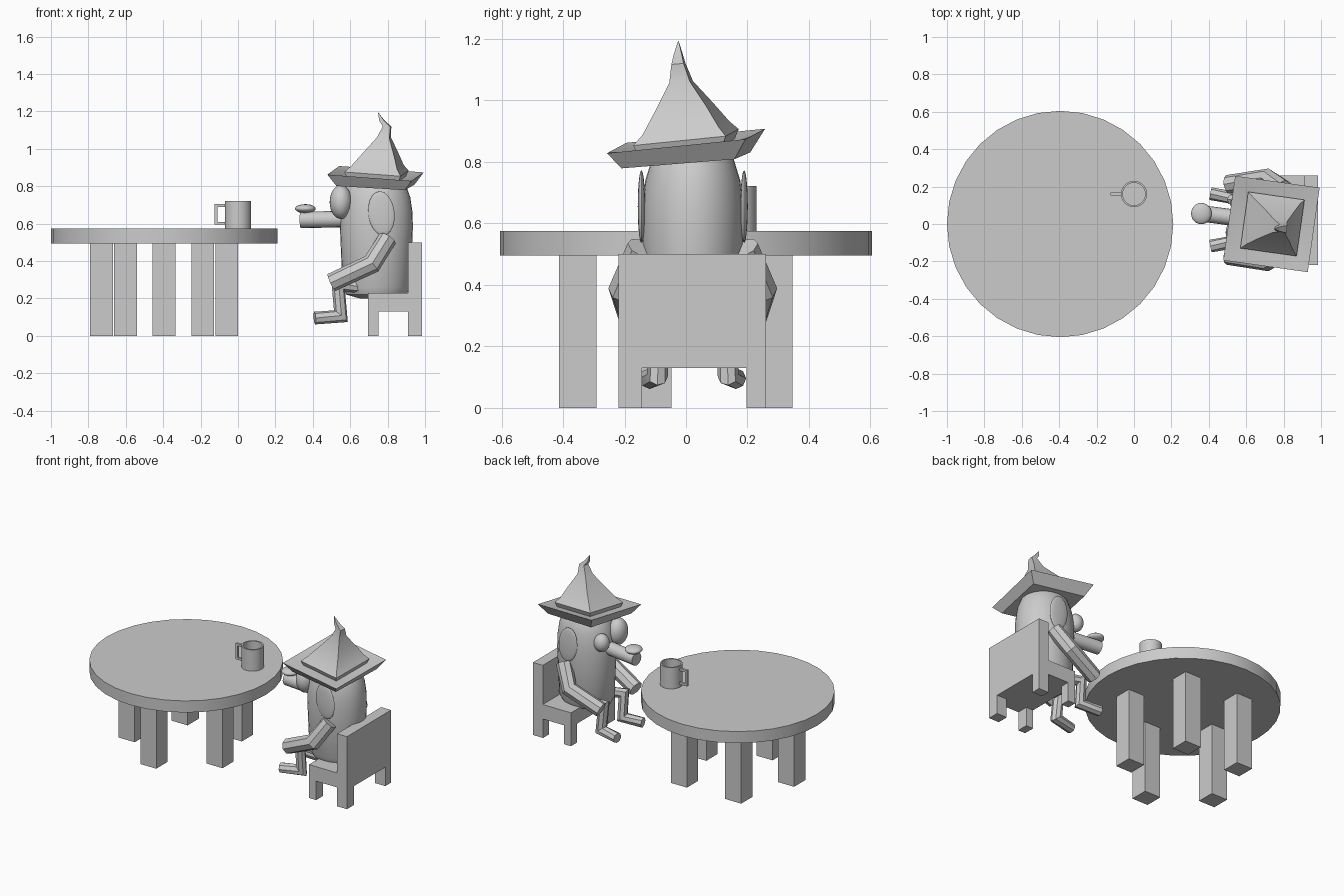
import bpy, bmesh, math
from mathutils import Vector, Matrix

if "Cube" in bpy.data.objects:
    bpy.data.objects.remove(bpy.data.objects["Cube"])


def finish(name, bm, smooth=True):
    bmesh.ops.recalc_face_normals(bm, faces=bm.faces)
    me = bpy.data.meshes.new(name)
    bm.to_mesh(me)
    bm.free()
    ob = bpy.data.objects.new(name, me)
    bpy.context.collection.objects.link(ob)
    if smooth:
        bpy.ops.object.select_all(action='DESELECT')
        bpy.context.view_layer.objects.active = ob
        ob.select_set(True)
        bpy.ops.object.shade_smooth_by_angle(angle=math.radians(35))
    return ob


def box(name, lo, hi):
    lo, hi = Vector(lo), Vector(hi)
    bm = bmesh.new()
    bmesh.ops.create_cube(bm, size=1, matrix=Matrix.Translation((lo + hi) / 2)
                          @ Matrix.Diagonal((*(hi - lo), 1)))
    return finish(name, bm, False)


def ball(name, loc, radii, tilt=0):
    bm = bmesh.new()
    bmesh.ops.create_uvsphere(bm, u_segments=24, v_segments=14, radius=1,
                              matrix=Matrix.Translation(loc) @ Matrix.Rotation(tilt, 4, 'Y')
                              @ Matrix.Diagonal((*radii, 1)))
    return finish(name, bm)


def loft(name, rings):
    # skin a list of point loops and cap both ends
    bm = bmesh.new()
    loops = [[bm.verts.new(p) for p in r] for r in rings]
    n = len(loops[0])
    for a, b in zip(loops, loops[1:]):
        for i in range(n):
            bm.faces.new((a[i], a[(i + 1) % n], b[(i + 1) % n], b[i]))
    bm.faces.new(loops[0])
    bm.faces.new(loops[-1])
    return finish(name, bm)


def lathe(name, centre, profile, n=32, rx=1, ry=1):
    return loft(name, [[(centre[0] + r * rx * math.cos(2 * math.pi * i / n),
                         centre[1] + r * ry * math.sin(2 * math.pi * i / n), z)
                        for i in range(n)] for r, z in profile])


def tube(name, path, radius, n=8):
    # limb with mitred bends
    pts = [Vector(p) for p in path]
    rings = []
    for i, p in enumerate(pts):
        d0 = (p - pts[i - 1]).normalized() if i else (pts[1] - p).normalized()
        d1 = (pts[i + 1] - p).normalized() if i < len(pts) - 1 else d0
        t = (d0 + d1).normalized()
        side = Vector((0, 1, 0))
        side = (side - t * side.dot(t)).normalized()
        up = t.cross(side) / max(0.6, t.dot(d0))
        rings.append([p + radius * (side * math.cos(2 * math.pi * k / n)
                                    + up * math.sin(2 * math.pi * k / n)) for k in range(n)])
    return loft(name, rings)


# round table on a ring of five legs
TX = -0.395
lathe("table_top", (TX, 0), [(0.605, 0.495), (0.605, 0.575)])
for k in range(5):
    a = math.radians(-90 + 72 * k)
    x, y = TX + 0.352 * math.cos(a), 0.352 * math.sin(a)
    box(f"table_leg_{k + 1}", (x - 0.061, y - 0.061, 0), (x + 0.061, y + 0.061, 0.495))

# hollow mug with a square handle
lathe("mug", (0, 0.16), [(0.07, 0.575), (0.07, 0.722), (0.06, 0.722), (0.06, 0.59)])
for n, lo, hi in (("grip", (-0.125, 0.595), (-0.11, 0.705)),
                  ("top", (-0.11, 0.69), (-0.065, 0.705)),
                  ("bottom", (-0.11, 0.595), (-0.065, 0.61))):
    box("mug_handle_" + n, (lo[0], 0.152, lo[1]), (hi[0], 0.168, hi[1]))

# chair
box("chair_seat", (0.695, -0.22, 0.13), (0.91, 0.26, 0.23))
box("chair_back", (0.91, -0.22, 0.13), (0.985, 0.26, 0.5))
for n, x0, x1 in (("front", 0.695, 0.75), ("back", 0.908, 0.985)):
    box(n + "_leg_near", (x0, -0.22, 0), (x1, -0.143, 0.13))
    box(n + "_leg_far", (x0, 0.197, 0), (x1, 0.26, 0.13))

# body and head in one rounded form
lathe("body", (0.74, 0.022), [(0.45, 0.2), (0.82, 0.22), (0.93, 0.26), (1, 0.58), (0.99, 0.66),
                              (0.93, 0.74), (0.8, 0.81), (0.58, 0.86), (0.3, 0.88)],
      rx=0.195, ry=0.166)

# face
tube("snout", [(0.6, 0.025, 0.625), (0.45, 0.045, 0.622), (0.335, 0.06, 0.62)], 0.044, 16)
ball("nose", (0.36, 0.056, 0.68), (0.055, 0.057, 0.024))
ball("big_eye", (0.55, -0.045, 0.715), (0.06, 0.072, 0.09))
ball("small_eye", (0.565, 0.11, 0.69), (0.05, 0.05, 0.06))

# paired ears, arms and legs
for s, n in ((-1, "near"), (1, "far")):
    c = 0.022
    ball("ear_" + n, (0.767, c + s * 0.167, 0.655), (0.07, 0.012, 0.118), 0.12 * -1)
    tube("arm_" + n, [(0.80, c + s * 0.165, 0.52), (0.715, c + s * 0.225, 0.385),
                      (0.5, c + s * 0.19, 0.285)], 0.05)
    tube("leg_" + n, [(0.68, c + s * 0.09, 0.26), (0.535, c + s * 0.11, 0.275),
                      (0.55, c + s * 0.115, 0.105), (0.41, c + s * 0.14, 0.095)], 0.034)

# square hat: (centre x, centre y, height, half width, tilt share)
rings = [(0.735, 0, 0.805, 0.185, 0.8), (0.735, 0, 0.868, 0.228, 1), (0.74, 0, 0.85, 0.14, 1),
         (0.74, 0, 0.88, 0.152, 1), (0.745, 0, 0.91, 0.125, 1), (0.762, -0.005, 0.98, 0.083, 0.8),
         (0.78, -0.016, 1.06, 0.034, 0.6), (0.797, -0.025, 1.12, 0.02, 0.8),
         (0.77, -0.025, 1.15, 0.013, 0), (0.75, -0.025, 1.193, 0.001, 0)]
turn = Matrix.Rotation(math.radians(-8), 3, 'Z')
hat = []
for cx, cy, z, h, t in rings:
    loop = []
    for sx, sy in ((-1, -1), (1, -1), (1, 1), (-1, 1)):
        o = turn @ Vector((sx * h, sy * h, 0))
        loop.append((cx + o.x, cy + o.y, z + t * (0.11 * o.y - 0.06 * o.x)))
    hat.append(loop)
loft("hat", hat)
